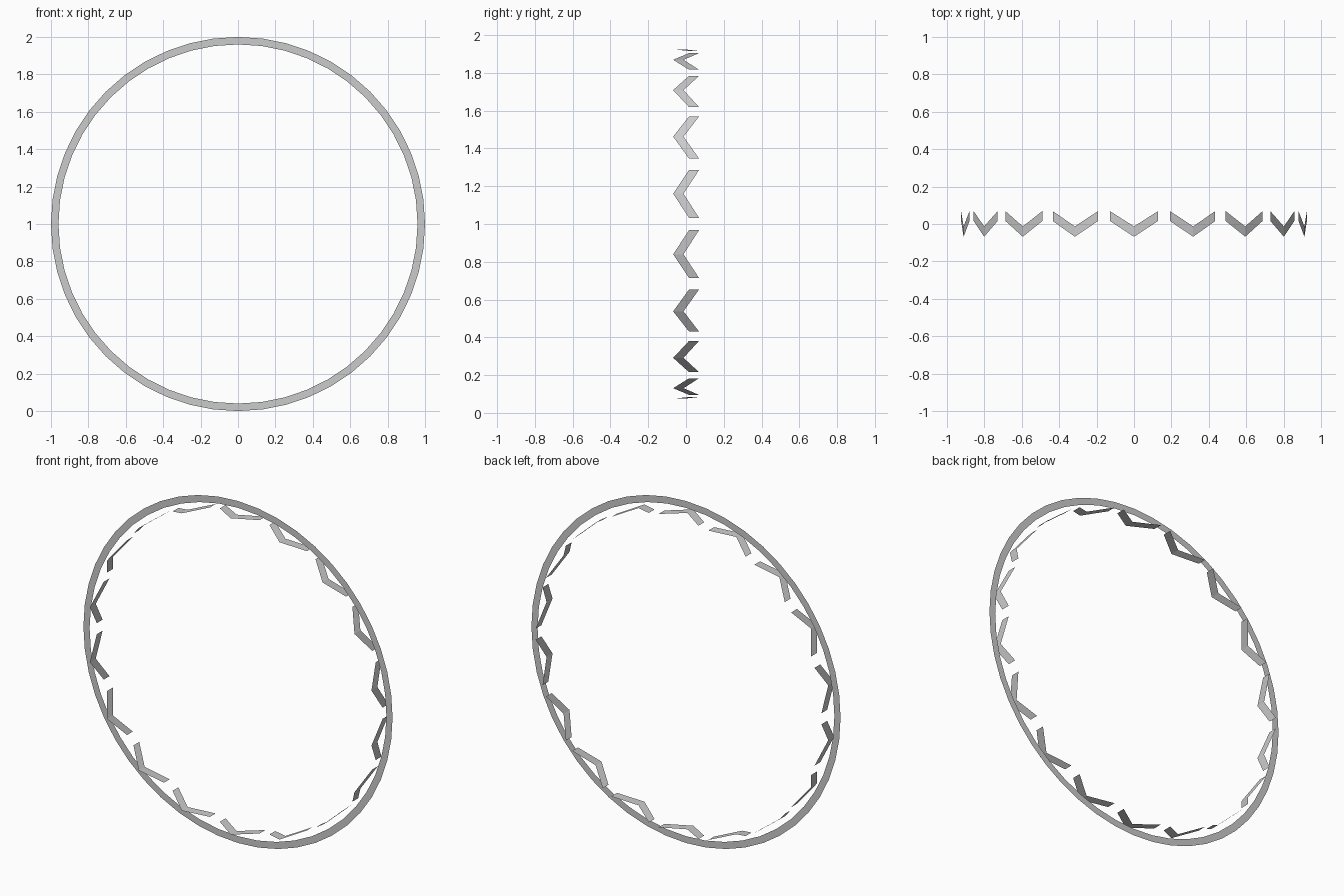
import bpy
import bmesh
from math import sin, cos, pi, radians

cube = bpy.data.objects.get("Cube")
if cube:
    bpy.data.objects.remove(cube, do_unlink=True)

CENTRE_Z = 1.0
RING_SIDES, RING_OUTER, RING_INNER = 48, 1.0, 0.96
CHEVRONS, CHEVRON_RADIUS, HALF_ANGLE = 18, 0.925, radians(8)

grey = bpy.data.materials.new("light_grey")
grey.use_nodes = True
colour = (0.6, 0.6, 0.6, 1)
grey.diffuse_color = colour
grey.node_tree.nodes["Principled BSDF"].inputs["Base Color"].default_value = colour


def polar(radius, angle, y=0.0):
    """Point on the wheel, with the angle measured from the top."""
    return (radius * sin(angle), y, CENTRE_Z + radius * cos(angle))


def make_object(name, quads):
    bm = bmesh.new()
    for quad in quads:
        bm.faces.new([bm.verts.new(p) for p in quad])
    bmesh.ops.remove_doubles(bm, verts=bm.verts, dist=1e-5)
    mesh = bpy.data.meshes.new(name)
    bm.to_mesh(mesh)
    bm.free()
    mesh.materials.append(grey)
    obj = bpy.data.objects.new(name, mesh)
    bpy.context.collection.objects.link(obj)
    return obj


# Flat outer ring, facing the front
step = 2 * pi / RING_SIDES
make_object("outer_ring", [
    [polar(RING_INNER, i * step), polar(RING_INNER, (i + 1) * step),
     polar(RING_OUTER, (i + 1) * step), polar(RING_OUTER, i * step)][::-1]
    for i in range(RING_SIDES)])

# Thin chevrons bent around the inside, pointing to the front
for i in range(CHEVRONS):
    mid = i * 2 * pi / CHEVRONS
    arms = []
    for side in (-1, 1):
        end = mid + side * HALF_ANGLE
        arm = [polar(CHEVRON_RADIUS, mid, -0.068), polar(CHEVRON_RADIUS, end, 0.016),
               polar(CHEVRON_RADIUS, end, 0.069), polar(CHEVRON_RADIUS, mid, -0.013)]
        arms.append(arm[::side])
    make_object(f"chevron_{i + 1}", arms)
